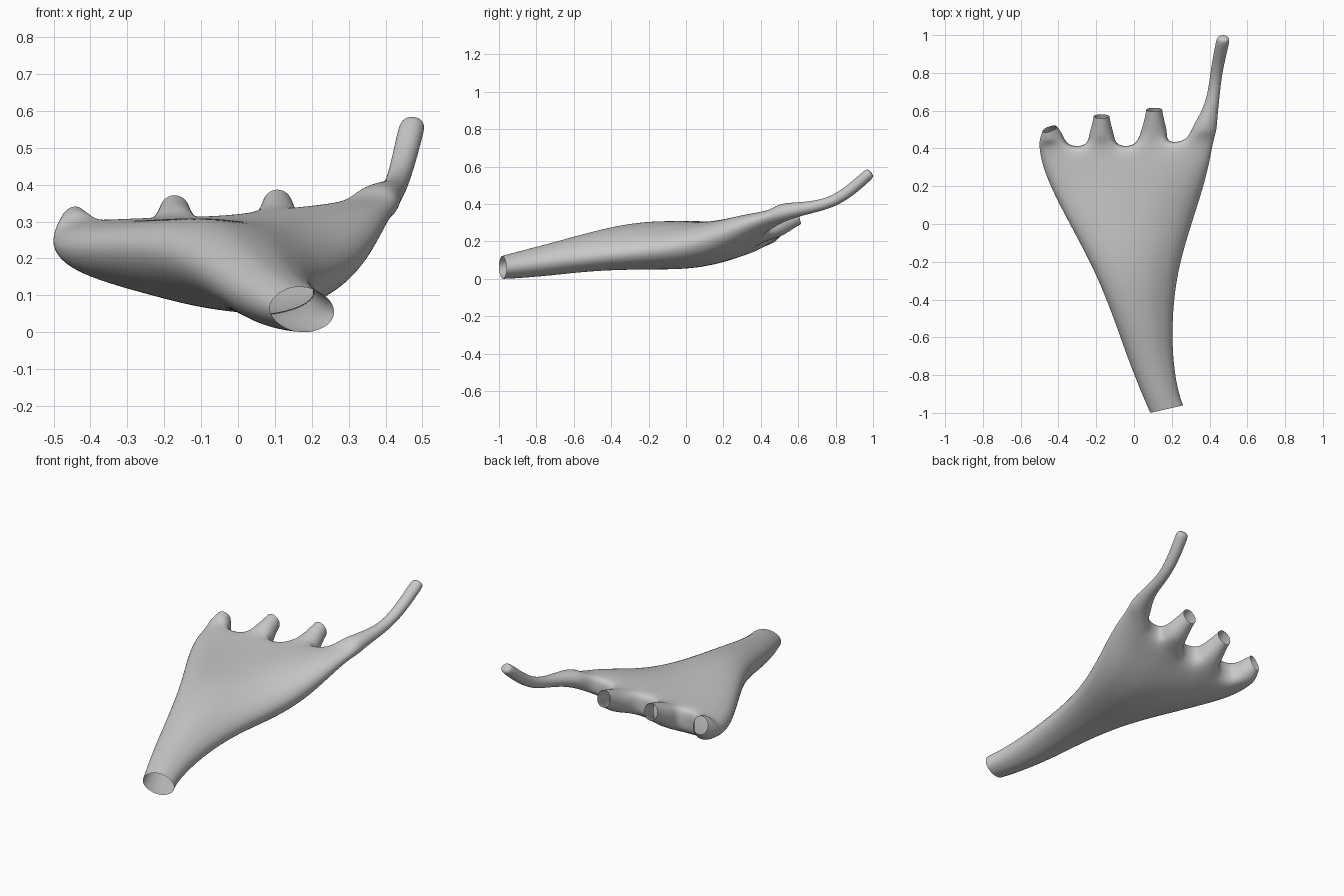
import bpy, bmesh, math
from mathutils import Vector

if "Cube" in bpy.data.objects:
    bpy.data.objects.remove(bpy.data.objects["Cube"])

grey = bpy.data.materials.new("plain grey")
grey.diffuse_color = (0.58, 0.58, 0.58, 1)
grey.use_nodes = True
grey.node_tree.nodes["Principled BSDF"].inputs["Base Color"].default_value = grey.diffuse_color

bm = bmesh.new()

# Columns across the palm: left, middle, right of each of the four fingers
COLS = [-.95, -.84, -.67, -.44, -.28, -.12, .11, .28, .45, .69, .82, .94]

# Palm stations: y, left x, right x, top z (left, mid, right), bottom z (left, mid, right), fullness
STATIONS = [
    (-.98, .085, .262, (.123, .123, .112), (.008, .0, -.002), 2.0),
    (-.90, .045, .235, (.15, .145, .13), (.012, .003, .005), 2.0),
    (-.72, -.032, .207, (.20, .19, .165), (.035, .018, .02), 2.1),
    (-.50, -.108, .204, (.268, .250, .20), (.08, .045, .04), 2.2),
    (-.25, -.208, .232, (.328, .300, .23), (.12, .055, .055), 2.4),
    (.00, -.345, .310, (.335, .304, .285), (.125, .052, .065), 2.8),
    (.18, -.440, .370, (.332, .308, .355), (.125, .078, .12), 3.3),
    (.31, -.493, .405, (.332, .314, .392), (.125, .130, .20), 3.8),
    (.41, -.510, .430, (.335, .320, .405), (.145, .185, .27), 4.2),
]
EDGE_Y = [.0, .01, .0, .0, .01, .0, .0, .015, .015, .03, .04, .04]


def quad(v, u):
    """Quadratic through the values at u = -1, 0, 1."""
    return v[1] + (v[2] - v[0]) / 2 * u + ((v[0] + v[2]) / 2 - v[1]) * u * u


def palm_ring(i):
    y, xl, xr, top, bot, p = STATIONS[i]

    def point(u, side, dy=0):
        t, b = quad(top, u), quad(bot, u)
        h = side * (t - b) / 2 * math.sqrt(max(0, 1 - abs(u) ** p))
        slant = .02 * u if i == 0 else .01 * u if i == 1 else 0
        return bm.verts.new(((xl + xr) / 2 + u * (xr - xl) / 2, y + slant + dy, (t + b) / 2 + h))

    dys = EDGE_Y if i == len(STATIONS) - 1 else [0] * 12
    upper = [point(u, 1, d) for u, d in zip(COLS, dys)]
    lower = [point(u, -1, d) for u, d in zip(COLS, dys)]
    return upper, point(1, 0, dys[-1]), lower, point(-1, 0)


def bridge(a, b):
    for k in range(len(a)):
        j = (k + 1) % len(a)
        bm.faces.new((a[k], a[j], b[j], b[k]))


# Wrist and palm
prev = None
for i in range(len(STATIONS)):
    upper, right, lower, left = palm_ring(i)
    loop = upper + [right] + lower[::-1] + [left]
    if prev:
        bridge(prev, loop)
    prev = loop

# Finger base rings, joined by webs
mid = lambda k: bm.verts.new((upper[k].co + lower[k].co) / 2)
sides_l = [left] + [mid(3 * f) for f in (1, 2, 3)]
sides_r = [mid(3 * f + 2) for f in (0, 1, 2)] + [right]
bases = []
for f in range(4):
    a = 3 * f
    bases.append(upper[a:a + 3] + [sides_r[f]] + lower[a:a + 3][::-1] + [sides_l[f]])
for f in range(3):
    r, l = 3 * f + 2, 3 * f + 3
    bm.faces.new((upper[r], upper[l], sides_l[f + 1], sides_r[f]))
    bm.faces.new((sides_r[f], sides_l[f + 1], lower[l], lower[r]))


def finger(base, rings, closed=False):
    """Each ring: centre, normal, half width, half height."""
    last = base
    for c, n, rx, rz in rings:
        n = Vector(n).normalized()
        side = n.cross(Vector((0, 0, 1))).normalized()
        up = side.cross(n)
        ring = []
        for k in range(8):
            t = math.radians(135 - 45 * k)
            p = Vector(c) + side * rx * 1.1 * math.cos(t) + up * rz * 1.1 * math.sin(t)
            ring.append(bm.verts.new(p))
        bridge(last, ring)
        last = ring
    if closed:
        bm.faces.new(last)


# Three short open fingers
finger(bases[0], [((-.438, .460, .262), (-.25, 1, .3), .064, .070),
                  ((-.446, .503, .293), (-.35, 1, .3), .040, .050)])
finger(bases[1], [((-.172, .475, .280), (0, 1, .3), .066, .064),
                  ((-.172, .525, .305), (0, 1, .25), .050, .054),
                  ((-.172, .570, .325), (0, 1, .22), .042, .048)])
finger(bases[2], [((.107, .490, .285), (0, 1, .3), .070, .064),
                  ((.107, .550, .315), (0, 1, .25), .052, .054),
                  ((.107, .605, .340), (0, 1, .22), .042, .048)])
# Long upturned finger
finger(bases[3], [((.372, .50, .350), (.2, 1, .2), .066, .052),
                  ((.399, .58, .369), (.2, 1, .15), .044, .040),
                  ((.421, .68, .384), (.12, 1, .15), .032, .031),
                  ((.433, .78, .410), (.1, 1, .4), .031, .030),
                  ((.449, .87, .465), (.15, 1, .75), .033, .031),
                  ((.466, .95, .536), (.15, 1, .8), .035, .031),
                  ((.473, .98, .562), (.15, 1, .8), .034, .030),
                  ((.476, .99, .570), (.15, 1, .8), .022, .019)], closed=True)

bmesh.ops.recalc_face_normals(bm, faces=bm.faces)
mesh = bpy.data.meshes.new("open_hand")
bm.to_mesh(mesh)
bm.free()
mesh.materials.append(grey)
mesh.polygons.foreach_set("use_smooth", [True] * len(mesh.polygons))
hand = bpy.data.objects.new("open_hand", mesh)
bpy.context.collection.objects.link(hand)
sub = hand.modifiers.new("smooth", 'SUBSURF')
sub.levels = sub.render_levels = 3
